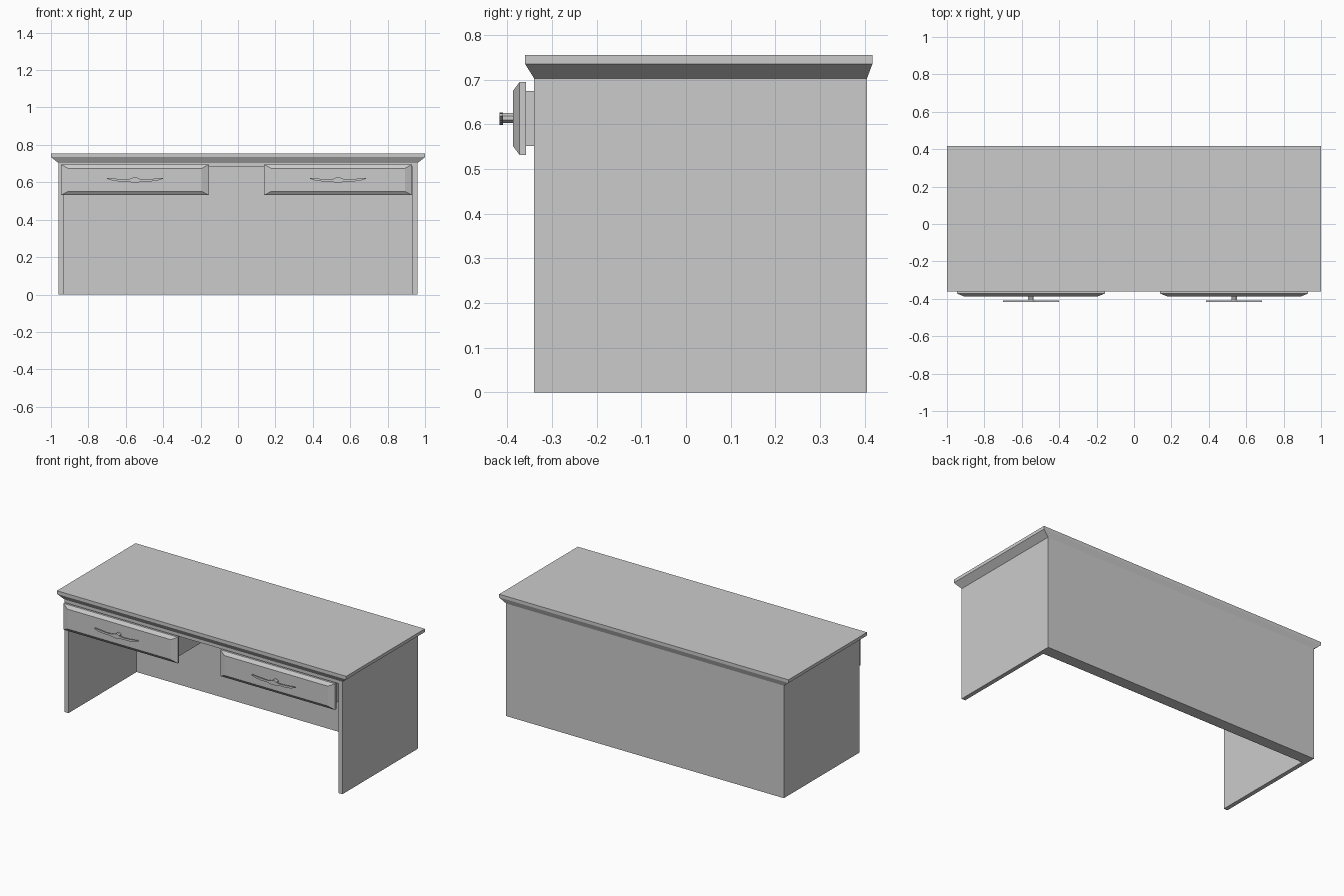
import bpy, bmesh, math

if "Cube" in bpy.data.objects:
    bpy.data.objects.remove(bpy.data.objects["Cube"])


def finish(name, bm):
    bmesh.ops.recalc_face_normals(bm, faces=bm.faces)
    mesh = bpy.data.meshes.new(name)
    bm.to_mesh(mesh)
    bm.free()
    obj = bpy.data.objects.new(name, mesh)
    bpy.context.collection.objects.link(obj)
    return obj


def loft(name, rings):
    """Join a stack of equal-length point rings and cap both ends."""
    bm = bmesh.new()
    loops = [[bm.verts.new(p) for p in ring] for ring in rings]
    n = len(loops[0])
    for a, b in zip(loops, loops[1:]):
        for i in range(n):
            j = (i + 1) % n
            bm.faces.new((a[i], a[j], b[j], b[i]))
    bm.faces.new(loops[0])
    bm.faces.new(loops[-1])
    return finish(name, bm)


def rect_z(x, y0, y1, z):
    return [(-x, y0, z), (x, y0, z), (x, y1, z), (-x, y1, z)]


def rect_y(cx, hx, z0, z1, y):
    return [(cx - hx, y, z0), (cx + hx, y, z0), (cx + hx, y, z1), (cx - hx, y, z1)]


def box(name, x0, x1, y0, y1, z0, z1):
    cx, hx = (x0 + x1) / 2, (x1 - x0) / 2
    return loft(name, [rect_y(cx, hx, z0, z1, y) for y in (y0, y1)])


# Table top with chamfered underside
loft("table_top", [rect_z(0.96, -0.34, 0.405, 0.703),
                   rect_z(1.0, -0.36, 0.417, 0.735),
                   rect_z(1.0, -0.36, 0.417, 0.755)])

# Carcass: sides, back and board under the top
box("left_side", -0.96, -0.934, -0.34, 0.405, 0, 0.703)
box("right_side", 0.934, 0.96, -0.34, 0.405, 0, 0.703)
box("back_panel", -0.934, 0.934, 0.333, 0.405, 0, 0.703)
box("under_top_board", -0.934, 0.934, -0.34, 0.333, 0.684, 0.703)

# Half outline of the handle plate (offset from centre, height)
upper = [(0.0, 0.627), (0.012, 0.625), (0.025, 0.619), (0.05, 0.616), (0.09, 0.618), (0.15, 0.624)]
lower = [(0.15, 0.619), (0.12, 0.609), (0.08, 0.604), (0.045, 0.605), (0.02, 0.600), (0.0, 0.598)]
half = upper + lower
outline = half + [(-x, z) for x, z in reversed(half[1:-1])]

# Drawers with bevelled fronts and handles
for side, cx in (("left", -0.551), ("right", 0.535)):
    loft(side + "_drawer_front", [rect_y(cx, 0.395, 0.531, 0.695, -0.358),
                                  rect_y(cx, 0.395, 0.531, 0.695, -0.372),
                                  rect_y(cx, 0.358, 0.551, 0.675, -0.387)])
    box(side + "_drawer_box", cx - 0.37, cx + 0.37, -0.358, 0.3, 0.551, 0.675)
    loft(side + "_handle_plate", [[(cx + x, y, z) for x, z in outline]
                                  for y in (-0.417, -0.410)])
    angles = [math.tau * (i + 0.5) / 8 for i in range(8)]
    loft(side + "_handle_post", [[(cx + 0.016 * math.cos(a), y, 0.614 + 0.012 * math.sin(a))
                                  for a in angles] for y in (-0.411, -0.386)])
